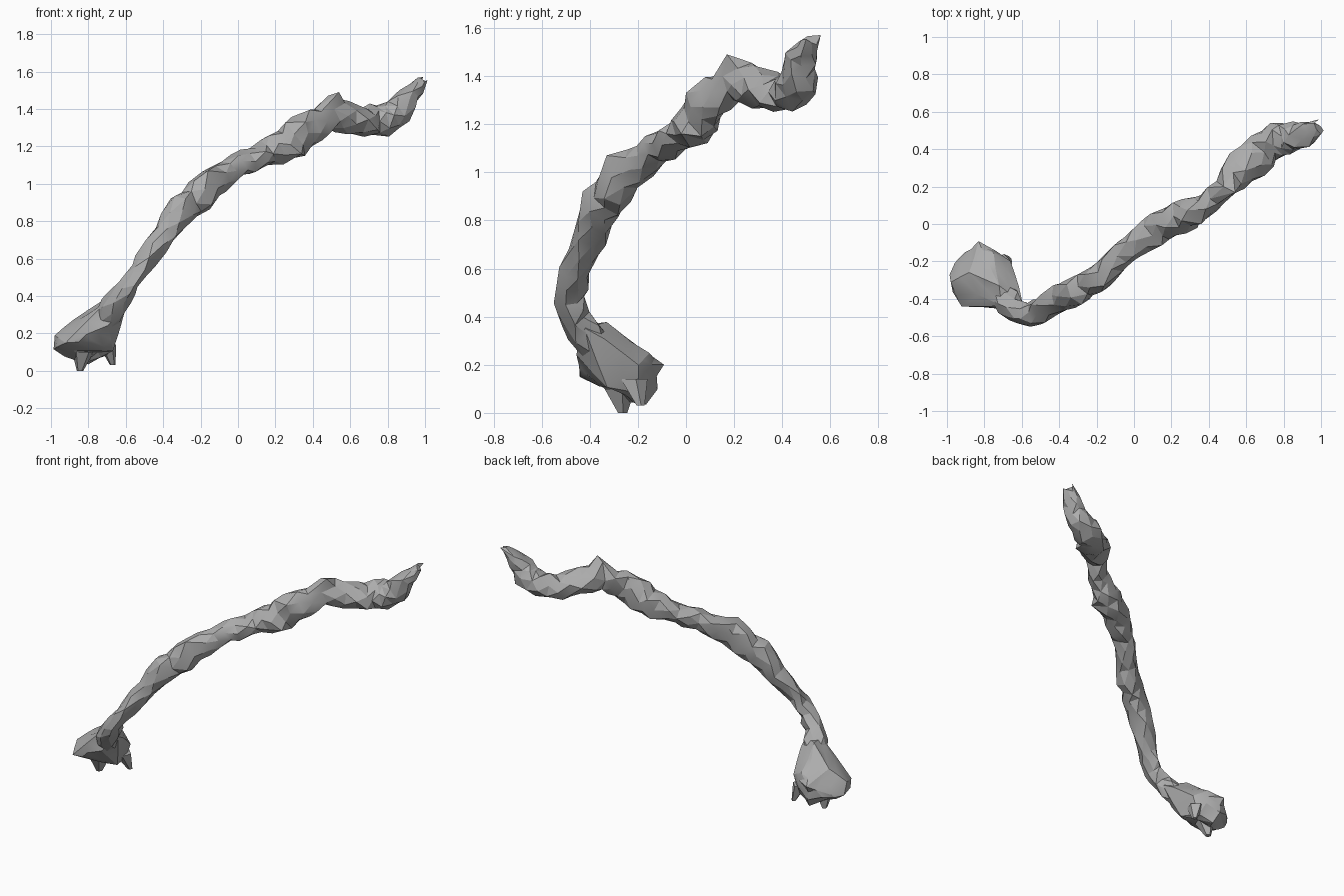
import bpy, bmesh, math, random
from mathutils import Vector

random.seed(4)
if "Cube" in bpy.data.objects:
    bpy.data.objects.remove(bpy.data.objects["Cube"], do_unlink=True)

stone = bpy.data.materials.new("stone grey")
stone.use_nodes = True
GREY = (0.42, 0.42, 0.42, 1)
stone.diffuse_color = GREY
stone.node_tree.nodes["Principled BSDF"].inputs["Base Color"].default_value = GREY


def finish(bm, name):
    bmesh.ops.recalc_face_normals(bm, faces=bm.faces)
    mesh = bpy.data.meshes.new(name)
    bm.to_mesh(mesh)
    bm.free()
    mesh.materials.append(stone)
    obj = bpy.data.objects.new(name, mesh)
    bpy.context.collection.objects.link(obj)
    bpy.ops.object.select_all(action="DESELECT")
    obj.select_set(True)
    bpy.context.view_layer.objects.active = obj
    bpy.ops.object.shade_smooth_by_angle(angle=math.radians(20))


def pull(bm, points):
    # Move the nearest corner to each point
    for p in map(Vector, points):
        min(bm.verts, key=lambda v: (v.co - p).length).co = p


# Stem stations: x, y, z, half width sideways, half width upwards
STEM = [
    (.98, .52, 1.55, .04, .02), (.925, .48, 1.48, .065, .05),
    (.86, .465, 1.39, .075, .08), (.77, .45, 1.34, .08, .08),
    (.67, .39, 1.33, .10, .075), (.58, .30, 1.355, .085, .08),
    (.49, .20, 1.37, .06, .075), (.40, .11, 1.31, .06, .085),
    (.30, .06, 1.24, .075, .09), (.20, .02, 1.185, .08, .075),
    (.10, -.04, 1.14, .08, .06), (0, -.12, 1.10, .06, .06),
    (-.1, -.20, 1.03, .07, .065), (-.2, -.29, .94, .07, .08),
    (-.3, -.35, .86, .07, .075), (-.39, -.395, .74, .065, .06),
    (-.49, -.455, .59, .065, .05), (-.57, -.49, .48, .055, .045),
    (-.635, -.465, .39, .06, .055), (-.70, -.38, .28, .07, .07),
]
SIDES = 7


def stem():
    # Add a halfway ring between stations
    rows = []
    for a, b in zip(STEM, STEM[1:]):
        rows += [a, tuple((p + q) / 2 for p, q in zip(a, b))]
    rows.append(STEM[-1])
    centres = [Vector(r[:3]) for r in rows]
    bm = bmesh.new()
    rings = []
    for i, row in enumerate(rows):
        along = centres[min(i + 1, len(rows) - 1)] - centres[max(i - 1, 0)]
        along.normalize()
        side = along.cross(Vector((0, 0, 1))).normalized()
        up = side.cross(along)
        ring = []
        for k in range(SIDES):
            a = math.tau * (k + (i % 2) * 0.5) / SIDES
            s = random.uniform(0.9, 1.26) if 0 < i < len(rows) - 1 else 1
            offset = side * math.cos(a) * row[3] + up * math.sin(a) * row[4]
            slide = along * random.uniform(-.014, .014)
            ring.append(bm.verts.new(centres[i] + offset * s + slide))
        rings.append(ring)
    # Staggered rings are joined by triangles
    for i, (a, b) in enumerate(zip(rings, rings[1:])):
        for k in range(SIDES):
            n = (k + 1) % SIDES
            if i % 2 == 0:
                bm.faces.new((a[k], a[n], b[k]))
                bm.faces.new((a[n], b[n], b[k]))
            else:
                bm.faces.new((a[k], a[n], b[n]))
                bm.faces.new((a[k], b[n], b[k]))
    bm.faces.new(rings[0])
    bm.faces.new(rings[-1])
    # Knobs along the stem and the pointed tip
    pull(bm, [(.54, .17, 1.49), (.48, .20, 1.47), (.99, .56, 1.57),
              (1.0, .48, 1.55), (-.14, -.34, .89), (.34, -.02, 1.16),
              (.36, 0, 1.33), (-.16, -.33, 1.07), (-.28, -.43, .92),
              (0, -.17, 1.15), (.92, .41, 1.46)])
    finish(bm, "stem")


# Corners of the swollen root
ROOT = [
    (-1, -.27, .11), (-.97, -.31, .19), (-.96, -.36, .13), (-.92, -.44, .15),
    (-.90, -.16, .13), (-.88, -.12, .17), (-.83, -.10, .20), (-.82, -.12, .10),
    (-.85, -.27, .05), (-.80, -.17, .04), (-.70, -.19, .07), (-.66, -.33, .10),
    (-.65, -.19, .20), (-.61, -.34, .31), (-.72, -.33, .38), (-.75, -.15, .25),
    (-.79, -.18, .27), (-.88, -.26, .27), (-.70, -.45, .24), (-.60, -.42, .35),
    (-.78, -.43, .16), (-.70, -.45, .38),
]


def root():
    bm = bmesh.new()
    for p in ROOT:
        bm.verts.new(p)
    hull = bmesh.ops.convex_hull(bm, input=bm.verts)
    loose = [g for g in hull["geom_interior"] if isinstance(g, bmesh.types.BMVert)]
    bmesh.ops.delete(bm, geom=loose, context="VERTS")
    corners = set(bm.verts)
    # Break the long faces into uneven facets
    bmesh.ops.subdivide_edges(bm, edges=[e for e in bm.edges if e.calc_length() > .1], cuts=1)
    bmesh.ops.triangulate(bm, faces=bm.faces)
    middle = Vector((-.79, -.29, .19))
    for v in bm.verts:
        if v not in corners:
            v.co = middle + (v.co - middle) * random.uniform(.9, 1.06)
    # Hollow on the underside
    pull(bm, [(-.75, -.27, .10), (-.77, -.36, .11)])
    finish(bm, "root_bulb")


def spur(name, base, tip, width, depth):
    # Short blunt stub under the root
    bm = bmesh.new()
    rings = []
    for centre, scale in ((base, 1), (tip, .3)):
        rings.append([bm.verts.new(Vector(centre) + Vector(
            (math.cos(a) * width, math.sin(a) * depth, 0)) * scale)
            for a in (.2, 1.5, 2.8, 4.1, 5.3)])
    low, high = rings
    for k in range(5):
        n = (k + 1) % 5
        bm.faces.new((low[k], low[n], high[n], high[k]))
    bm.faces.new(low)
    bm.faces.new(high)
    finish(bm, name)


stem()
root()
spur("root_spur_left", (-.70, -.22, .14), (-.67, -.19, .03), .05, .06)
spur("root_spur_right", (-.83, -.28, .10), (-.845, -.265, 0), .06, .07)
